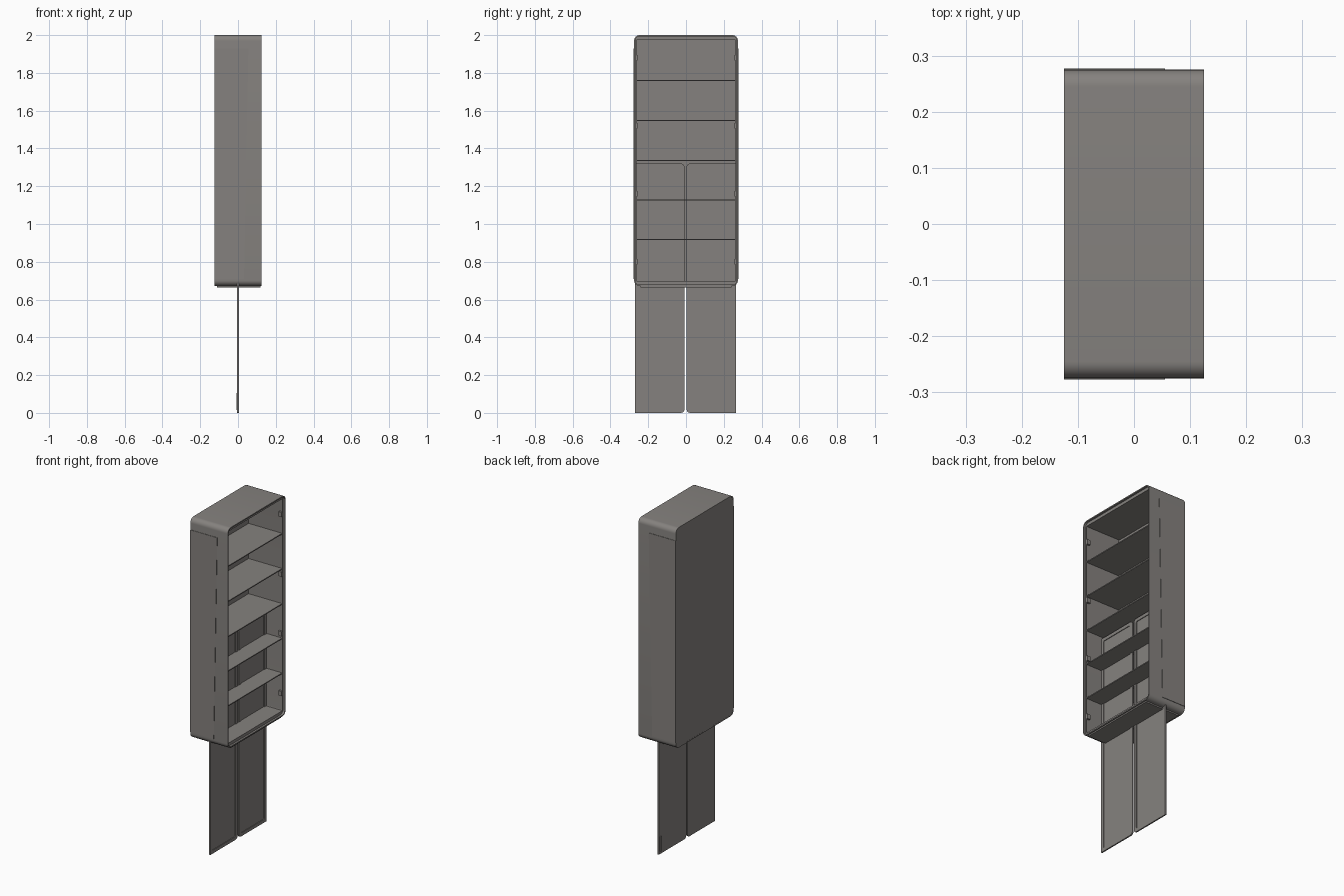
import bpy, bmesh, math

if "Cube" in bpy.data.objects:
    bpy.data.objects.remove(bpy.data.objects["Cube"])

grey = bpy.data.materials.new("warm grey metal")
grey.diffuse_color = (0.235, 0.222, 0.21, 1)
grey.use_nodes = True
grey.node_tree.nodes["Principled BSDF"].inputs["Base Color"].default_value = grey.diffuse_color


def outline(y0, y1, z0, z1, radii, n=8):
    """Rounded rectangle in y-z; radii run top right, top left, bottom left, bottom right."""
    pts = []
    corners = [(y1, z1, -1, -1), (y0, z1, 1, -1), (y0, z0, 1, 1), (y1, z0, -1, 1)]
    for i, ((y, z, sy, sz), r) in enumerate(zip(corners, radii)):
        for k in range(n + 1):
            a = math.pi / 2 * (i + k / n)
            pts.append((y + sy * r + r * math.cos(a), z + sz * r + r * math.sin(a)))
    return pts


def finish(name, bm):
    bmesh.ops.remove_doubles(bm, verts=bm.verts, dist=1e-5)
    bmesh.ops.recalc_face_normals(bm, faces=bm.faces)
    me = bpy.data.meshes.new(name)
    bm.to_mesh(me)
    bm.free()
    ob = bpy.data.objects.new(name, me)
    bpy.context.collection.objects.link(ob)
    me.materials.append(grey)
    bpy.ops.object.select_all(action='DESELECT')
    ob.select_set(True)
    bpy.context.view_layer.objects.active = ob
    bpy.ops.object.shade_smooth_by_angle(angle=math.radians(30))
    return ob


def prism(name, pts, x0, x1, hole=None):
    """Sheet in y-z extruded along x, optionally a ring with a hole."""
    bm = bmesh.new()
    def ring(p, x):
        return [bm.verts.new((x, y, z)) for y, z in p]
    a, b = ring(pts, x0), ring(pts, x1)
    n = len(pts)
    def bridge(p, q):
        for i in range(n):
            j = (i + 1) % n
            bm.faces.new((p[i], p[j], q[j], q[i]))
    bridge(a, b)
    if hole:
        c, d = ring(hole, x0), ring(hole, x1)
        bridge(c, d)
        bridge(a, c)
        bridge(b, d)
    else:
        bm.faces.new(a)
        bm.faces.new(b)
    return finish(name, bm)


def box(name, x0, x1, y0, y1, z0, z1):
    bm = bmesh.new()
    bmesh.ops.create_cube(bm, size=1)
    for v in bm.verts:
        v.co = ((x0 + x1) / 2 + v.co.x * (x1 - x0),
                (y0 + y1) / 2 + v.co.y * (y1 - y0),
                (z0 + z1) / 2 + v.co.z * (z1 - z0))
    return finish(name, bm)


# Cabinet shell, front rim and back panel
outer = outline(-0.275, 0.275, 0.672, 2.0, [0.03] * 4)
inner = outline(-0.268, 0.268, 0.679, 1.993, [0.023] * 4)
lip = outline(-0.262, 0.262, 0.697, 1.975, [0.004] * 4)
prism("cabinet_shell", outer, -0.125, 0.125, inner)
prism("back_panel", inner, -0.1245, -0.117)
prism("door_stop_rim", inner, 0.108, 0.113, lip)

# Inner floor and ceiling panels
box("cabinet_floor", -0.118, 0.108, -0.262, 0.262, 0.69, 0.697)
box("cabinet_ceiling", -0.118, 0.108, -0.262, 0.262, 1.975, 1.981)

# Shelves
for i, z in enumerate((1.76, 1.548, 1.336, 1.128, 0.918)):
    box(f"shelf_{i + 1}", -0.118, 0.107, -0.268, 0.268, z - 0.003, z + 0.003)

# Base plate under the cabinet
box("base_plate", -0.11, 0.118, -0.24, 0.24, 0.664, 0.673)

# Thin side plates with a leaning front edge, and the inner hinges
for s, side in ((-1, "front"), (1, "rear")):
    plate = box(f"{side}_side_plate", -0.125, 0.055, min(s * 0.274, s * 0.2775),
                max(s * 0.274, s * 0.2775), 0.71, 1.93)
    for v in plate.data.vertices:
        if v.co.x > 0 and v.co.z < 1:
            v.co.x = 0.032
    for i, z in enumerate((1.88, 1.52, 1.16, 0.80)):
        box(f"{side}_hinge_{i + 1}", 0.09, 0.112, min(s * 0.256, s * 0.268),
            max(s * 0.256, s * 0.268), z - 0.014, z + 0.014)

# Two doors hanging through the middle, inner corners rounded, raised frames
for side, y0, y1, radii in (("front", -0.27, -0.008, (0.02, 0.002, 0.002, 0.02)),
                            ("rear", 0.003, 0.265, (0.002, 0.02, 0.02, 0.002))):
    edge = outline(y0, y1, 0.0, 1.32, radii)
    hole = outline(y0 + 0.02, y1 - 0.02, 0.02, 1.30, [0.008] * 4)
    prism(f"{side}_door_sheet", edge, -0.004, 0.0)
    prism(f"{side}_door_frame", edge, 0.0, 0.004, hole)

# Small pull strip on the back of one door
box("door_pull", -0.009, -0.004, 0.245, 0.252, 0.015, 0.105)
